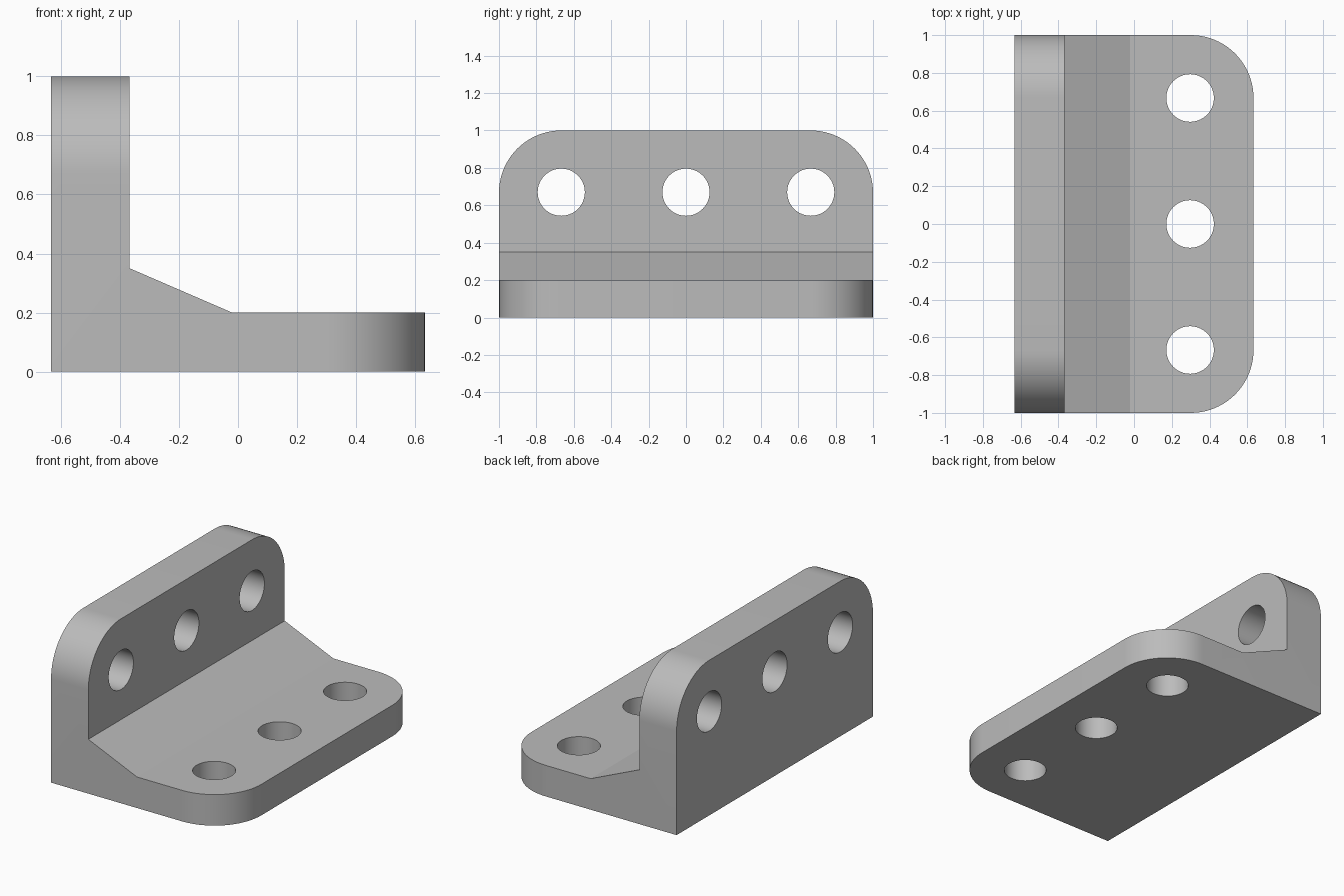
import bpy, bmesh, math
from mathutils import Matrix

cube = bpy.data.objects.get("Cube")
if cube:
    bpy.data.objects.remove(cube, do_unlink=True)

HALF, RADIUS, HOLE = 0.633, 0.333, 0.126

grey = bpy.data.materials.new("light grey")
grey.use_nodes = True
colour = (0.5, 0.5, 0.5, 1)
grey.diffuse_color = colour
grey.node_tree.nodes["Principled BSDF"].inputs["Base Color"].default_value = colour


def make_object(name, bm):
    mesh = bpy.data.meshes.new(name)
    bmesh.ops.recalc_face_normals(bm, faces=bm.faces)
    bm.to_mesh(mesh)
    bm.free()
    mesh.materials.append(grey)
    obj = bpy.data.objects.new(name, mesh)
    bpy.context.collection.objects.link(obj)
    return obj


# Bracket: L profile with a sloped gusset, extruded along y
profile = [(-HALF, 0), (HALF, 0), (HALF, 0.2), (-0.02, 0.2),
           (-0.367, 0.35), (-0.367, 1), (-HALF, 1)]
bm = bmesh.new()
face = bm.faces.new([bm.verts.new((x, -1, z)) for x, z in profile])
ext = bmesh.ops.extrude_face_region(bm, geom=[face])
bmesh.ops.translate(bm, vec=(0, 2, 0),
                    verts=[v for v in ext["geom"] if isinstance(v, bmesh.types.BMVert)])


# Round the two free corners of each plate
def is_corner(edge):
    a, b = (v.co for v in edge.verts)
    if abs(a.y - b.y) > 0.01:
        return False
    return min(a.x, b.x) > HALF - 0.01 or min(a.z, b.z) > 0.99


bmesh.ops.bevel(bm, geom=[e for e in bm.edges if is_corner(e)], offset=RADIUS,
                offset_type='OFFSET', segments=20, profile=0.5, affect='EDGES')
bracket = make_object("angle_bracket", bm)

# Bolt holes: three through each plate
bm = bmesh.new()
for y in (-0.667, 0, 0.667):
    for place in (Matrix.Translation((0.297, y, 0.1)),
                  Matrix.Translation((-0.5, y, 0.67)) @ Matrix.Rotation(math.pi / 2, 4, 'Y')):
        bmesh.ops.create_cone(bm, cap_ends=True, segments=64, radius1=HOLE,
                              radius2=HOLE, depth=0.5, matrix=place)
cutter = make_object("hole_cutter", bm)
cutter.hide_render = True

bpy.ops.object.select_all(action='DESELECT')
bracket.select_set(True)
bpy.context.view_layer.objects.active = bracket
cut = bracket.modifiers.new("holes", 'BOOLEAN')
cut.operation = 'DIFFERENCE'
cut.solver = 'EXACT'
cut.object = cutter
bpy.ops.object.modifier_apply(modifier=cut.name)
bpy.data.objects.remove(cutter, do_unlink=True)

# Smooth the rounded walls, keep the plate edges crisp
bpy.ops.object.shade_smooth_by_angle(angle=math.radians(15))
